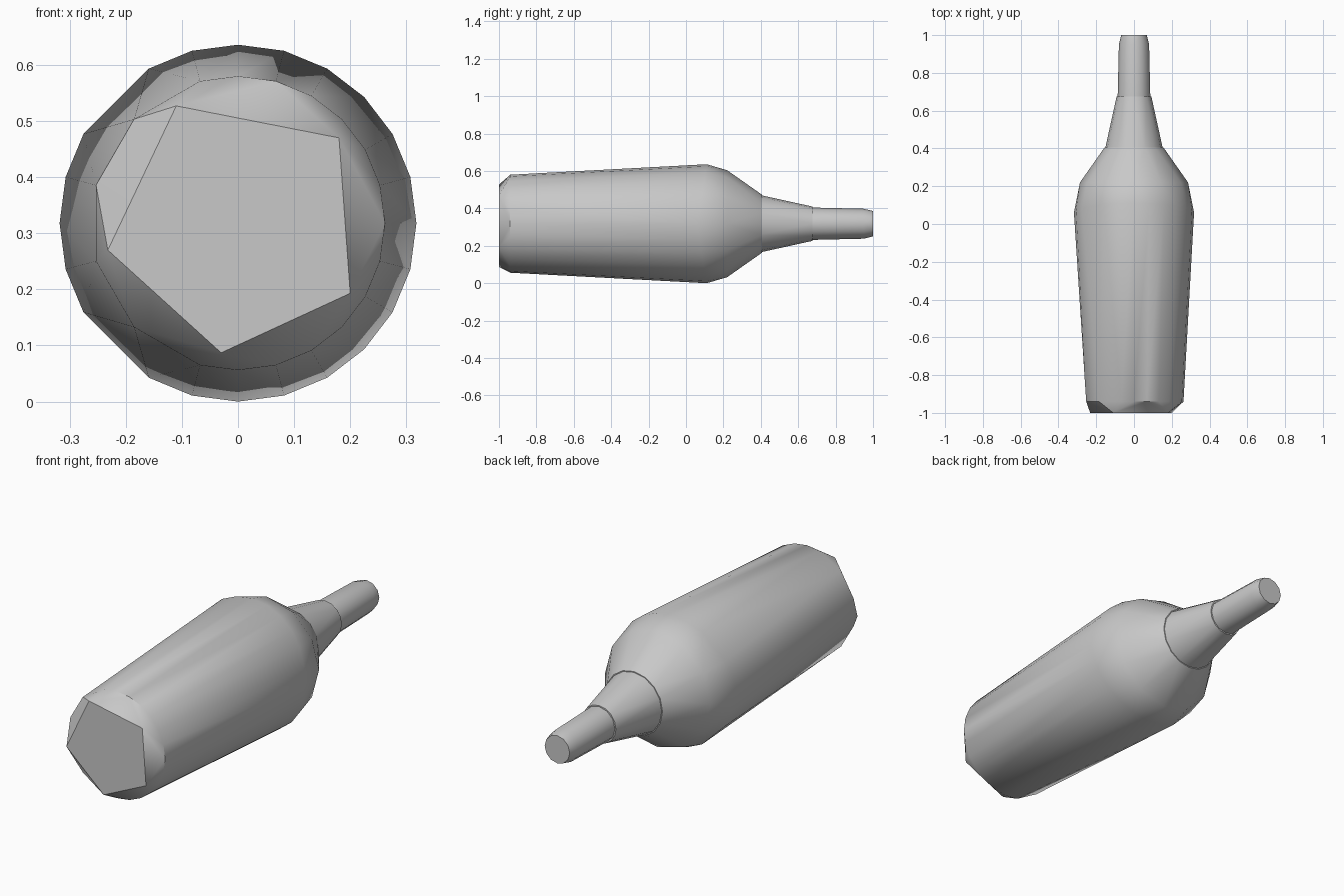
import bpy, bmesh
from math import sin, cos, radians

cube = bpy.data.objects.get("Cube")
if cube:
    bpy.data.objects.remove(cube, do_unlink=True)

AXIS_Z = 0.318

# Single plain grey
grey = bpy.data.materials.new("plain_grey")
grey.use_nodes = True
grey.diffuse_color = (0.58, 0.58, 0.58, 1)
grey.node_tree.nodes["Principled BSDF"].inputs["Base Color"].default_value = grey.diffuse_color


def ring(y, r, sides, skip=(), bulge=0.0):
    """Points of a circle around the bottle axis, leaving out skipped angles."""
    points = []
    for i in range(sides):
        deg = 360 * i / sides
        if deg not in skip:
            a = radians(deg)
            points.append((r * cos(a), y + bulge * abs(sin(a)), AXIS_Z + r * sin(a)))
    return points


def hull_part(name, points):
    """Closed convex part spanning the given rings."""
    bm = bmesh.new()
    for p in points:
        bm.verts.new(p)
    result = bmesh.ops.convex_hull(bm, input=bm.verts[:])
    spare = {v for v in result["geom_interior"] + result["geom_unused"]
             if isinstance(v, bmesh.types.BMVert)}
    bmesh.ops.delete(bm, geom=list(spare), context='VERTS')
    bmesh.ops.dissolve_limit(bm, angle_limit=radians(0.5), verts=bm.verts[:], edges=bm.edges[:])
    bmesh.ops.recalc_face_normals(bm, faces=bm.faces[:])
    mesh = bpy.data.meshes.new(name)
    bm.to_mesh(mesh)
    bm.free()
    mesh.materials.append(grey)
    obj = bpy.data.objects.new(name, mesh)
    bpy.context.collection.objects.link(obj)
    bpy.ops.object.select_all(action='DESELECT')
    obj.select_set(True)
    bpy.context.view_layer.objects.active = obj
    bpy.ops.object.shade_smooth_by_angle(angle=radians(30))
    return obj


# Body: irregular five-sided base, tapered wall, faceted shoulder
base = [(x, -1, z) for x, z in
        ((-0.11, 0.527), (0.18, 0.47), (0.20, 0.193), (-0.03, 0.087), (-0.232, 0.27))]
body = base
body += ring(-0.94, 0.262, 24, skip=(120, 150, 180, 210, 240))
body += ring(0.06, 0.318, 24, skip=(135, 225), bulge=0.05)
body += ring(0.22, 0.286, 12)
body += ring(0.405, 0.156, 16)
hull_part("bottle_body", body)

# Neck cone, sunk slightly into the body
hull_part("bottle_neck", ring(0.38, 0.157, 16) + ring(0.675, 0.092, 16))

# Spout with a softly narrowed end
hull_part("bottle_spout", ring(0.65, 0.087, 12) + ring(0.95, 0.08, 12) + ring(1.0, 0.068, 12))
